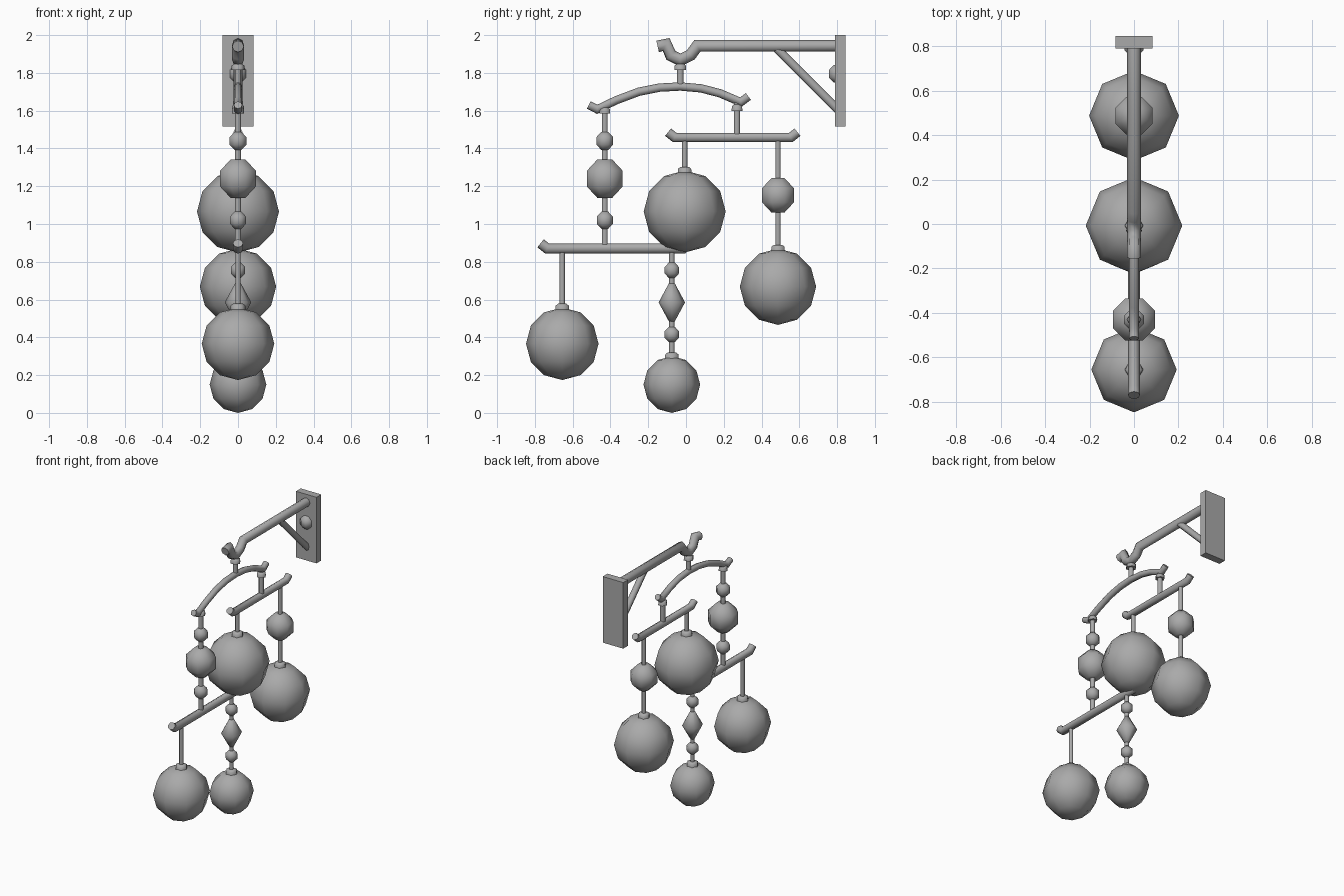
import bpy, bmesh, math
from mathutils import Vector, Matrix

if "Cube" in bpy.data.objects:
    bpy.data.objects.remove(bpy.data.objects["Cube"])

gray = bpy.data.materials.new("gray")
gray.diffuse_color = (0.4, 0.4, 0.4, 1)
gray.use_nodes = True
gray.node_tree.nodes["Principled BSDF"].inputs["Base Color"].default_value = gray.diffuse_color


def finish(name, bm, angle=75):
    bmesh.ops.recalc_face_normals(bm, faces=bm.faces)
    me = bpy.data.meshes.new(name)
    bm.to_mesh(me)
    bm.free()
    ob = bpy.data.objects.new(name, me)
    bpy.context.collection.objects.link(ob)
    me.materials.append(gray)
    bpy.ops.object.select_all(action='DESELECT')
    ob.select_set(True)
    bpy.context.view_layer.objects.active = ob
    if angle:
        bpy.ops.object.shade_smooth_by_angle(angle=math.radians(angle))
    return ob


def ball(name, y, z, r):
    bm = bmesh.new()
    bmesh.ops.create_uvsphere(bm, u_segments=8, v_segments=6, radius=r,
                              matrix=Matrix.Translation((0, y, z)))
    return finish(name, bm)


def lathe(name, y, profile, n=8, turn=0.5):
    """Stack of rings (radius, z) around a vertical axis, capped at both ends."""
    bm = bmesh.new()
    rings = []
    for r, z in profile:
        rings.append([bm.verts.new((r * math.cos(2 * math.pi * (i + turn) / n),
                                    y + r * math.sin(2 * math.pi * (i + turn) / n), z))
                      for i in range(n)])
    for a, b in zip(rings, rings[1:]):
        for i in range(n):
            j = (i + 1) % n
            bm.faces.new((a[i], a[j], b[j], b[i]))
    bm.faces.new(rings[0])
    bm.faces.new(rings[-1])
    return finish(name, bm)


def bead(name, y, z, r):
    k = r / math.cos(math.pi / 8)
    angles = [math.radians(a) for a in (-67.5, -22.5, 22.5, 67.5)]
    return lathe(name, y, [(k * math.cos(a), z + k * math.sin(a)) for a in angles])


def rod(name, y, z0, z1, r=0.016):
    return lathe(name, y, [(r, z0), (r, z1)])


def collar(name, y, z, r=0.042):
    return lathe(name, y, [(r, z - 0.016), (r * 0.95, z + 0.008), (r * 0.6, z + 0.018)], 6, 0)


def tube(name, path, r, n=8):
    """Sweep a round section along (y, z) points."""
    bm = bmesh.new()
    pts = [Vector((0, y, z)) for y, z in path]
    rings = []
    for i, p in enumerate(pts):
        d0 = (p - pts[i - 1]).normalized() if i else None
        d1 = (pts[i + 1] - p).normalized() if i < len(pts) - 1 else None
        t = ((d0 or d1) + (d1 or d0)).normalized()
        side = Vector((0, -t.z, t.y))
        stretch = min(1.25, 1 / max(0.5, t.dot(d0 or d1)))
        rings.append([bm.verts.new(p + Vector((r * math.cos(a), 0, 0)) + side * r * stretch * math.sin(a))
                      for a in (2 * math.pi * k / n for k in range(n))])
    for a, b in zip(rings, rings[1:]):
        for i in range(n):
            j = (i + 1) % n
            bm.faces.new((a[i], a[j], b[j], b[i]))
    bm.faces.new(rings[0])
    bm.faces.new(rings[-1])
    return finish(name, bm)


def bar(name, y0, y1, z, r):
    """Straight bar with both ends turned up and outward."""
    return tube(name, [(y0 - 0.035, z + 0.028), (y0, z), (y1, z), (y1 + 0.035, z + 0.028)], r)


# Wall plate and its round knob
bm = bmesh.new()
bmesh.ops.create_cube(bm, size=1, matrix=Matrix.Translation((0, 0.8175, 1.758))
                      @ Matrix.Diagonal((0.166, 0.055, 0.484, 1)))
finish("wall_plate", bm, 30)
bead("plate_knob", 0.80, 1.795, 0.047)

# Arm with hook, and diagonal strut
tube("hook_arm", [(0.81, 1.943), (0.06, 1.943), (0.025, 1.895), (-0.03, 1.868), (-0.08, 1.893),
                  (-0.105, 1.95), (-0.15, 1.94)], 0.031)
tube("strut", [(0.47, 1.94), (0.81, 1.60)], 0.023)

# Curved top beam
collar("hook_collar", -0.03, 1.83, 0.036)
rod("hook_rod", -0.03, 1.72, 1.86, 0.018)
tube("curved_beam", [(-0.515, 1.63), (-0.47, 1.607), (-0.37, 1.655), (-0.25, 1.70), (-0.14, 1.722), (-0.03, 1.728),
                     (0.08, 1.718), (0.18, 1.692), (0.29, 1.645), (0.33, 1.675)], 0.022)

# Front strand of beads
collar("front_collar", -0.43, 1.60, 0.033)
rod("front_rod", -0.43, 0.88, 1.62, 0.017)
for i, (z, r) in enumerate([(1.44, 0.048), (1.24, 0.102), (1.02, 0.046)]):
    bead(f"front_bead_{i + 1}", -0.43, z, r)

# Lower bar
bar("lower_bar", -0.735, -0.015, 0.87, 0.027)

# Upper bar on the back side
collar("back_collar", 0.27, 1.615, 0.033)
rod("back_rod", 0.27, 1.46, 1.65, 0.018)
bar("upper_bar", -0.06, 0.555, 1.458, 0.025)

# Hanging balls: name, y, ball centre, radius, rod top
for name, y, z, r, top in [("middle", -0.007, 1.066, 0.217, 1.455),
                           ("back", 0.487, 0.668, 0.202, 1.455),
                           ("front", -0.655, 0.366, 0.192, 0.87),
                           ("bottom", -0.075, 0.150, 0.150, 0.87)]:
    ball(name + "_ball", y, z, r)
    collar(name + "_ball_collar", y, z + r + 0.002)
    rod(name + "_ball_rod", y, z + r - 0.01, top, 0.015)

# Beads on the hanging rods
bead("back_bead", 0.487, 1.152, 0.091)
bead("bottom_bead_upper", -0.075, 0.755, 0.041)
bead("bottom_bead_lower", -0.075, 0.415, 0.041)
lathe("diamond_bead", -0.075, [(0.016, 0.485), (0.07, 0.585), (0.016, 0.685)], 8, 0)
